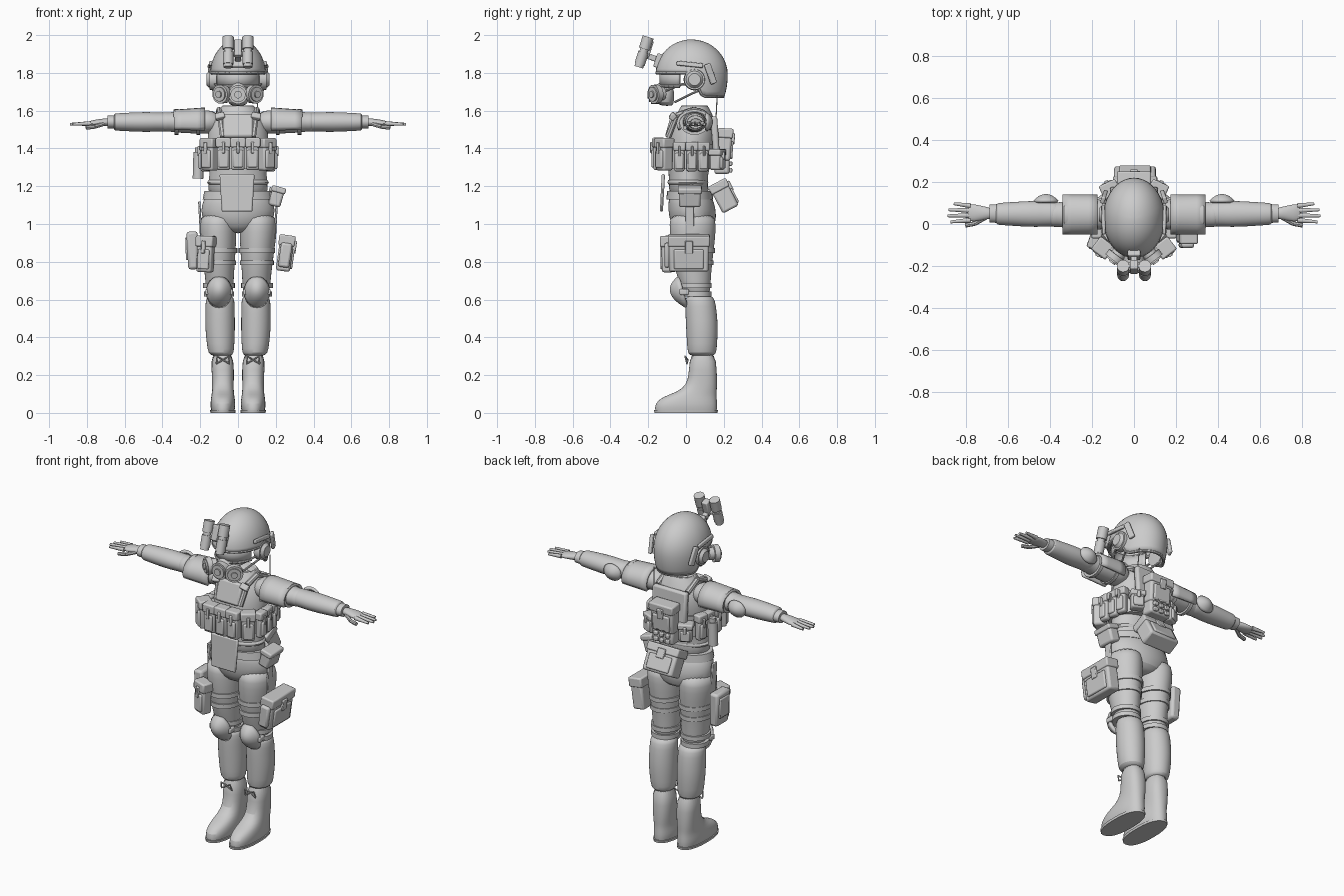
import bpy, bmesh
from math import sin, cos, pi, radians, sqrt
from mathutils import Vector, Euler

if "Cube" in bpy.data.objects:
    bpy.data.objects.remove(bpy.data.objects["Cube"])

grey = bpy.data.materials.new("plain_grey")
grey.use_nodes = True
grey.diffuse_color = (0.6, 0.6, 0.6, 1)
grey.node_tree.nodes["Principled BSDF"].inputs["Base Color"].default_value = grey.diffuse_color
parts = []
SIDES = (("left", 1), ("right", -1))


def finish(name, bm):
    bmesh.ops.recalc_face_normals(bm, faces=bm.faces)
    mesh = bpy.data.meshes.new(name)
    bm.to_mesh(mesh)
    bm.free()
    mesh.materials.append(grey)
    ob = bpy.data.objects.new(name, mesh)
    bpy.context.collection.objects.link(ob)
    parts.append(ob)
    return ob


def box(name, centre, size, rot=(0, 0, 0), bevel=0.012, taper=1):
    """Rounded box; taper narrows the lower end."""
    bm = bmesh.new()
    bmesh.ops.create_cube(bm, size=1)
    turn = Euler([radians(a) for a in rot]).to_matrix()
    for v in bm.verts:
        k = taper if v.co.z < 0 else 1
        local = Vector((v.co.x * size[0] * k, v.co.y * size[1] * k, v.co.z * size[2]))
        v.co = Vector(centre) + turn @ local
    ob = finish(name, bm)
    mod = ob.modifiers.new("bevel", "BEVEL")
    mod.width, mod.segments = bevel, 2
    return ob


def pouch(name, centre, size, rot=(0, 0, 0), face="y", sign=-1):
    """Box with a lid, a front panel and a closing tab."""
    turn = Euler([radians(a) for a in rot]).to_matrix()
    w, d, h = size
    place = lambda *o: Vector(centre) + turn @ Vector(o)
    box(name, centre, size, rot)
    box(name + "_lid", place(0, 0, h * 0.36), (w + 0.012, d + 0.012, h * 0.3), rot, 0.008)
    if face == "y":
        out = sign * d / 2
        box(name + "_panel", place(0, out, -h * 0.14), (w * 0.75, 0.02, h * 0.55), rot, 0.007)
        box(name + "_tab", place(0, out, h * 0.2), (w * 0.25, 0.032, h * 0.35), rot, 0.004)
    else:
        out = sign * w / 2
        box(name + "_panel", place(out, 0, -h * 0.14), (0.02, d * 0.75, h * 0.55), rot, 0.007)
        box(name + "_tab", place(out, 0, h * 0.2), (0.032, d * 0.2, h * 0.35), rot, 0.004)


def loft(name, rings, axis="z", seg=24, power=1.0, sub=1):
    """Skin over ellipses given as (position, centre a, centre b, radius a, radius b)."""
    bm = bmesh.new()
    loops = []
    for t, ca, cb, ra, rb in rings:
        loop = []
        for i in range(seg):
            c, s = cos(2 * pi * i / seg), sin(2 * pi * i / seg)
            a = ca + ra * abs(c) ** power * (1 if c > 0 else -1)
            b = cb + rb * abs(s) ** power * (1 if s > 0 else -1)
            loop.append(bm.verts.new((a, b, t) if axis == "z" else (t, a, b)))
        loops.append(loop)
    for low, high in zip(loops, loops[1:]):
        for i in range(seg):
            j = (i + 1) % seg
            bm.faces.new((low[i], low[j], high[j], high[i]))
    bm.faces.new(loops[0])
    bm.faces.new(loops[-1])
    ob = finish(name, bm)
    if sub:
        ob.modifiers.new("smooth", "SUBSURF").levels = sub
    return ob


def sheet(name, func, nu, nv, thick):
    """Thickened surface from a function of u and v in 0..1."""
    bm = bmesh.new()
    grid = [[bm.verts.new(func(i / nu, j / nv)) for j in range(nv + 1)] for i in range(nu + 1)]
    for i in range(nu):
        for j in range(nv):
            bm.faces.new((grid[i][j], grid[i + 1][j], grid[i + 1][j + 1], grid[i][j + 1]))
    bmesh.ops.remove_doubles(bm, verts=bm.verts, dist=0.0001)
    ob = finish(name, bm)
    mod = ob.modifiers.new("thickness", "SOLIDIFY")
    mod.thickness, mod.offset = thick, 0
    return ob


def rod(name, a, b, r1, r2=None, seg=20):
    a, b = Vector(a), Vector(b)
    bm = bmesh.new()
    turn = (b - a).to_track_quat("Z", "Y").to_matrix().to_4x4()
    turn.translation = (a + b) / 2
    bmesh.ops.create_cone(bm, cap_ends=True, segments=seg, radius1=r1,
                          radius2=r1 if r2 is None else r2, depth=(b - a).length, matrix=turn)
    return finish(name, bm)


def cord(name, points, r):
    for n, (a, b) in enumerate(zip(points, points[1:])):
        rod(f"{name}_{n + 1}", a, b, r, seg=8)


# Torso, pelvis and belt
loft("torso", [(1.13, 0, .02, .17, .115), (1.22, 0, .01, .155, .1), (1.3, 0, .015, .15, .11),
               (1.42, 0, .03, .165, .13), (1.5, 0, .04, .16, .125), (1.56, 0, .045, .14, .105),
               (1.6, 0, .045, .1, .085), (1.63, 0, .045, .085, .07), (1.63, 0, .045, .075, .06),
               (1.58, 0, .045, .06, .05)])
loft("pelvis", [(.95, 0, .04, .06, .07), (.98, 0, .04, .15, .11), (1.04, 0, .035, .2, .128),
                (1.1, 0, .03, .195, .125), (1.2, 0, .015, .16, .105)])
loft("belt", [(1.13, 0, .02, .187, .124), (1.175, 0, .02, .178, .12)], sub=0)
loft("waist_fold", [(1.2, 0, .01, .16, .105), (1.22, 0, .01, .168, .112), (1.245, 0, .01, .158, .105)])
box("front_flap", (-.005, -.125, 1.165), (.185, .018, .2), (-3, 0, 0), .008, .88)
box("chest_plate", (0, -.08, 1.52), (.16, .03, .13), (-16, 0, 0))
box("back_plate", (0, .155, 1.46), (.23, .035, .22), (4, 0, 0))
loft("rig_band", [(1.29, 0, .02, .168, .138), (1.42, 0, .025, .178, .145)], sub=0)

for side, s in SIDES:
    # Shoulder straps and buckles
    cord(side + "_strap", [(s * .08, -.095, 1.46), (s * .095, -.05, 1.575), (s * .1, .04, 1.605),
                           (s * .1, .13, 1.56)], .016)
    box(side + "_strap_buckle", (s * .095, -.07, 1.57), (.05, .03, .035), (-40, s * 12, 0), .006)

    # Legs, trousers and boots
    x = s * .1
    loft(side + "_thigh", [(.6, s * .095, .06, .07, .07), (.7, s * .098, .045, .075, .085),
                           (.8, s * .1, .035, .084, .105), (.92, s * .105, .035, .097, .12),
                           (1.0, s * .108, .035, .1, .125), (1.06, s * .105, .035, .09, .115)])
    loft(side + "_lower_trouser", [(.3, s * .085, .085, .05, .06), (.315, s * .09, .085, .068, .076),
                                   (.36, s * .092, .085, .073, .08), (.45, s * .095, .085, .08, .085),
                                   (.53, s * .095, .08, .078, .084), (.6, s * .095, .075, .078, .08),
                                   (.625, s * .095, .07, .065, .065)])
    loft(side + "_boot", [(0, s * .08, 0, .05, .155), (.01, s * .08, 0, .064, .166),
                          (.05, s * .08, 0, .067, .166), (.085, s * .08, .018, .062, .145),
                          (.11, s * .08, .058, .058, .105), (.15, s * .08, .085, .057, .08),
                          (.22, s * .08, .09, .06, .074), (.33, s * .085, .088, .058, .068)], power=.85)
    loft(side + "_sole", [(0, s * .08, 0, .066, .167), (.014, s * .08, 0, .068, .169)], power=.85, sub=0)
    for k in (-1, 1):
        cord(side + "_lace", [(s * .08, .01, .28), (s * .08 + k * .03, -.005, .3),
                              (s * .08 + k * .035, .005, .26), (s * .08, .01, .28)], .004)

    # Straps round thigh and knee
    for n, (z, cy, rx, ry) in enumerate([(.63, .055, .08, .08), (.675, .05, .084, .086),
                                         (.795, .035, .09, .11), (.86, .035, .097, .118)]):
        loft(f"{side}_leg_strap_{n + 1}", [(z - .013, x, cy, rx, ry), (z + .013, x, cy, rx, ry)], sub=0)

    # Knee and elbow pads
    def knee(u, v, s=s):
        a, r = 2 * pi * u, v
        return (s * .1 + .062 * r * cos(a), -.075 + .06 * r * r + .02 * r * sin(a) * -1,
                .64 + .078 * r * sin(a))
    sheet(side + "_knee_pad", knee, 24, 6, .018)
    box(side + "_knee_pad_wing", (x, -.01, .64), (.145, .05, .03), bevel=.006)
    sheet(side + "_elbow_pad", lambda u, v: (
        s * .42 + .055 * v * cos(2 * pi * u), .135 - .03 * v * v, 1.54 + .045 * v * sin(2 * pi * u)), 20, 5, .016)

    # Arm with sleeve folds
    loft(side + "_upper_arm", [(s * t, .045, 1.54, a, b) for t, a, b in (
        (.1, .065, .055), (.17, .075, .065), (.25, .07, .06), (.33, .064, .057), (.36, .058, .05),
        (.38, .06, .053), (.41, .055, .048))], "x")
    loft(side + "_forearm", [(s * t, .048, 1.54, a, b) for t, a, b in (
        (.35, .05, .045), (.37, .06, .052), (.43, .06, .05), (.46, .063, .053), (.54, .06, .052),
        (.62, .054, .047), (.655, .053, .046), (.66, .04, .035))], "x")
    loft(side + "_cuff", [(s * .64, .05, 1.54, .045, .036), (s * .69, .05, 1.54, .043, .034)], "x", sub=0)
    sheet(side + "_shoulder_plate", lambda u, v: (
        s * (.175 + .165 * u), .045 + .088 * cos(pi * (v * 1.3 - .15)),
        1.532 + (.078 - .012 * u) * sin(pi * (v * 1.3 - .15))), 4, 16, .014)
    for t in (.2, .315):
        loft(side + "_arm_strap", [(s * t, .045, 1.54, .08, .068), (s * (t + .02), .045, 1.54, .08, .068)],
             "x", sub=0)

    # Hand
    loft(side + "_palm", [(s * .67, .05, 1.54, .025, .02), (s * .71, .052, 1.538, .03, .021),
                          (s * .76, .053, 1.534, .043, .018), (s * .8, .053, 1.53, .04, .012)], "x")
    for n, tip in enumerate((.875, .89, .885, .86)):
        y = .018 + n * .023
        rod(f"{side}_finger_{n + 1}", (s * .78, y, 1.532), (s * tip, y - .008 + n * .006, 1.528),
            .0125, .007, 10)
    cord(side + "_thumb", [(s * .71, .03, 1.53), (s * .76, .002, 1.515), (s * .805, -.006, 1.51)], .011)

    # Headset, rails and filters
    rod(side + "_ear_cup", (s * .115, .045, 1.765), (s * .15, .045, 1.765), .058, .054)
    rod(side + "_ear_cap", (s * .15, .045, 1.765), (s * .166, .045, 1.765), .045, .032)
    box(side + "_helmet_rail", (s * .146, .02, 1.845), (.016, .14, .024), (-6, s * -12, 0), .005)
    box(side + "_rail_end", (s * .143, .13, 1.795), (.02, .035, .11), (20, 0, s * 18), .006)
    cord(side + "_chin_strap", [(s * .125, .1, 1.72), (s * .1, .03, 1.69), (s * .06, -.06, 1.645)], .006)
    cord(side + "_mask_strap", [(s * .06, -.12, 1.7), (s * .12, -.02, 1.74), (s * .128, .1, 1.74)], .006)
    a, d = Vector((s * .06, -.125, 1.69)), Vector((s * .6, -.8, -.05)).normalized()
    for n, (p, q, r) in enumerate([(0, .03, .035), (.03, .06, .05), (.06, .068, .038), (.06, .076, .018)]):
        rod(f"{side}_filter_{n + 1}", a + d * p, a + d * q, r)

    # Night vision tube
    lo, hi = Vector((s * .052, -.25, 1.83)), Vector((s * .052, -.2, 1.99))
    for n, (p, q, r) in enumerate([(0, .2, .024), (.1, .5, .028), (.5, .62, .022), (.6, 1, .03)]):
        rod(f"{side}_night_tube_{n + 1}", lo.lerp(hi, p), lo.lerp(hi, q), r)
    rod(side + "_tube_bridge", (0, -.215, 1.9), (s * .05, -.225, 1.9), .014)

    # Pouches around the chest
    pouch(side + "_corner_pouch", (s * .148, -.115, 1.368), (.075, .065, .17), (0, 0, s * 38))
    for n, y in enumerate((-.035, .03, .09)):
        pouch(f"{side}_flank_pouch_{n + 1}", (s * (.178 - n * .008), y, 1.355), (.04, .055, .155),
              (0, 0, s * n * 6), "x", s)
    pouch(side + "_rear_pouch", (s * .115, .165, 1.34), (.075, .06, .11), (0, 0, s * -25), sign=1)

for n in (-1, 0, 1):
    pouch(("right", "middle", "left")[n + 1] + "_front_pouch", (n * .077, -.146, 1.37), (.07, .055, .17))


# Helmet shell
def shell(u, v):
    a = 2 * pi * u
    y = -cos(a)
    k = min(1, max(0, (y + .1) / .5))
    edge = 1.8 - .125 * k * k * (3 - 2 * k)
    low = max(0, 1.79 - edge)
    span = pi / 2 * (1 - (edge - 1.79) / .18 * .64) if edge > 1.79 else pi / 2 + low / .18
    p = v * span
    z = 1.79 + .18 * cos(p) if p < pi / 2 else 1.79 - (p - pi / 2) * .18
    r = sin(p) if p < pi / 2 else sqrt(1 - ((z - 1.79) / .27) ** 2)
    return (.14 * r * sin(a), .03 + .184 * r * y, z)


sheet("helmet_shell", shell, 40, 14, .014)
rim = [Vector(shell(i / 40, 1)) for i in range(41)]
cord("helmet_rim", rim, .009)
box("helmet_mount", (0, -.148, 1.865), (.06, .03, .075), (-18, 0, 0), .006)
box("mount_arm", (0, -.19, 1.885), (.03, .08, .03), (-20, 0, 0), .005)
box("mount_block", (0, -.205, 1.93), (.04, .045, .09), (-17, 0, 0), .006)

# Goggles and respirator
sheet("goggle_lens", lambda u, v: (.112 * sin(pi * (u - .5) * .85), .0 - .135 * cos(pi * (u - .5) * .85),
                                   1.73 + .085 * v), 20, 2, .012)
for n, z in enumerate((1.73, 1.812)):
    cord(f"goggle_frame_{n + 1}", [(.114 * sin(pi * i / 12 * .85), -.139 * cos(pi * i / 12 * .85), z)
                                   for i in range(-6, 7)], .009)
loft("mask_body", [(1.625, 0, -.1, .03, .03), (1.64, 0, -.11, .055, .045), (1.69, 0, -.115, .068, .055),
                   (1.73, 0, -.115, .045, .045), (1.75, 0, -.12, .02, .025)])
for n, (depth, r) in enumerate(((.185, .05), (.195, .04), (.203, .02))):
    rod(f"mask_valve_{n + 1}", (0, -.13, 1.685), (0, -depth, 1.685), r)

# Back pack, radio keys and cable
pouch("back_pack", (0, .205, 1.42), (.15, .07, .17), (-4, 0, 0), sign=1)
box("back_pack_base", (0, .19, 1.31), (.14, .08, .09))
for i in range(-1, 2):
    for j in range(3):
        box("back_key", (i * .04, .235, 1.285 + j * .035), (.028, .02, .024), bevel=.005)
cord("radio_cable", [(.1, .165, 1.68), (.105, .16, 1.58), (.1, .145, 1.45)], .003)

# Pouches at the waist and thighs
pouch("seat_pouch", (.005, .2, 1.148), (.2, .095, .16), (28, 0, 0), sign=1)
pouch("left_hip_pouch", (.205, .02, 1.145), (.065, .115, .105), (0, 16, 0), "x")
rod("right_flank_bottle", (-.212, .04, 1.24), (-.208, .04, 1.38), .028)
rod("right_bottle_cap", (-.208, .04, 1.38), (-.208, .04, 1.405), .02)
pouch("left_thigh_pouch", (.25, .015, .845), (.075, .21, .19), (0, 8, 0), "x", 1)
box("left_pouch_front", (.25, -.1, .835), (.06, .03, .13), (0, 8, 0))
pouch("right_thigh_pouch", (-.172, -.09, .84), (.085, .06, .19), (0, 2, -20))
box("right_holster", (-.24, .02, .86), (.06, .13, .2), (0, -2, 0), .014, .9)
box("right_holster_panel", (-.27, .02, .87), (.015, .09, .12), (0, -2, 0), .006)
for side, s in SIDES:
    box(side + "_hanger_strap", (s * .2, .02, 1.02), (.012, .045, .2), (0, s * 3, 0), .004)

bpy.ops.object.select_all(action="DESELECT")
for ob in parts:
    ob.select_set(True)
bpy.context.view_layer.objects.active = parts[0]
bpy.ops.object.shade_smooth_by_angle(angle=radians(40))
